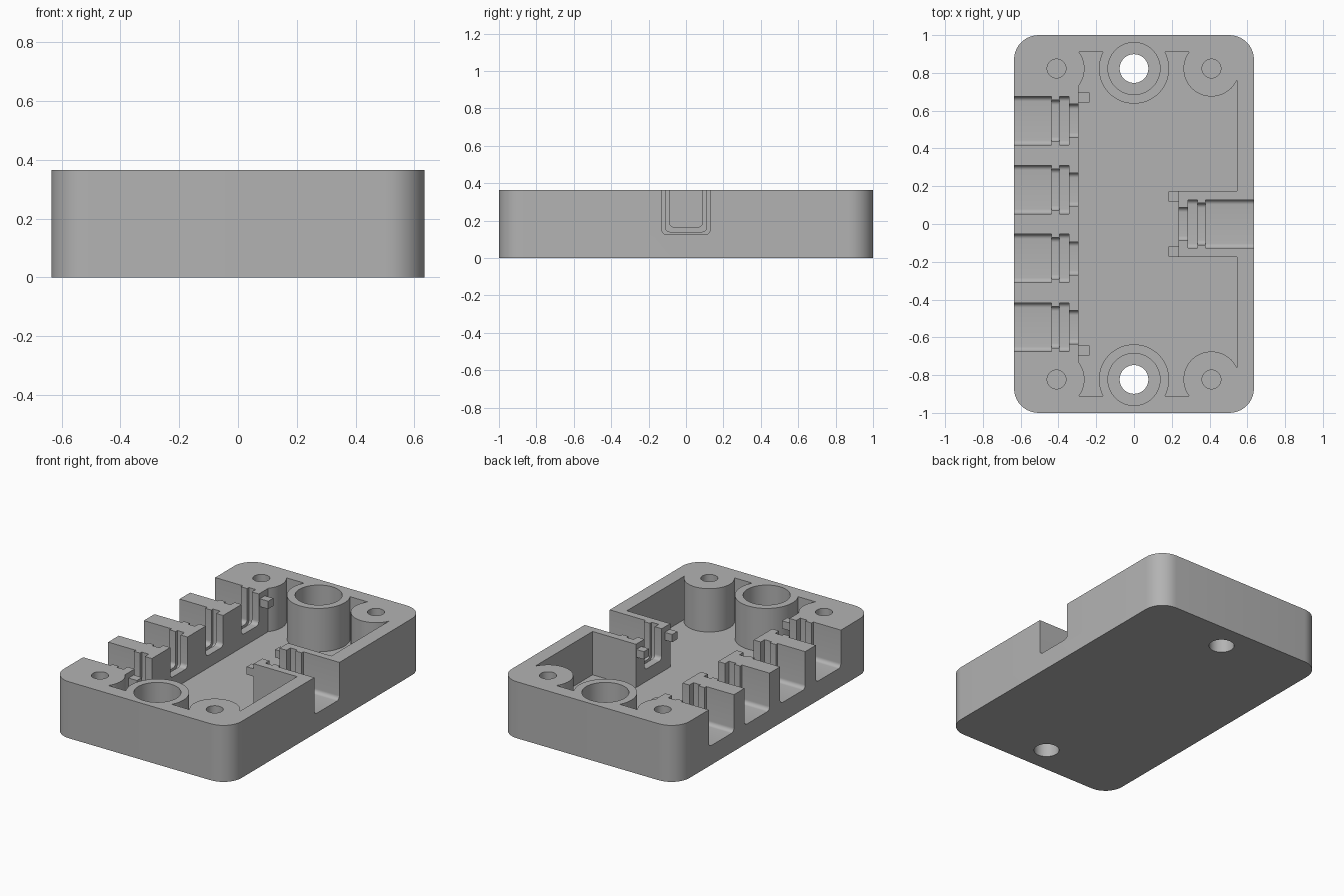
import bpy
import bmesh
import math
from mathutils import Vector

if "Cube" in bpy.data.objects:
    bpy.data.objects.remove(bpy.data.objects["Cube"], do_unlink=True)

grey = bpy.data.materials.new("mid grey")
grey.use_nodes = True
COLOUR = (0.45, 0.45, 0.45, 1)
grey.diffuse_color = COLOUR
grey.node_tree.nodes["Principled BSDF"].inputs["Base Color"].default_value = COLOUR

HEIGHT, FLOOR, OVER = 0.365, 0.085, 0.5
HALF_X, WALL_Y = 0.635, 0.91
POST_Y, SCREW_X = 0.823, 0.41


def rounded_rect(a0, a1, b0, b1, radius, steps=10):
    """Outline of a rectangle with rounded corners."""
    if radius == 0:
        return [(a0, b0), (a1, b0), (a1, b1), (a0, b1)]
    corners = [(a1 - radius, b1 - radius), (a0 + radius, b1 - radius),
               (a0 + radius, b0 + radius), (a1 - radius, b0 + radius)]
    points = []
    for quarter, (a, b) in enumerate(corners):
        for i in range(steps + 1):
            t = (quarter + i / steps) * math.pi / 2
            points.append((a + radius * math.cos(t), b + radius * math.sin(t)))
    return points


def circle(x, y, radius, sides=64):
    return [(x + radius * math.cos(2 * math.pi * i / sides),
             y + radius * math.sin(2 * math.pi * i / sides)) for i in range(sides)]


def prism(name, outline, start, end, along_x=False):
    """Extrude an outline along z, or along x for a yz outline."""
    bm = bmesh.new()
    verts = [bm.verts.new((start, a, b) if along_x else (a, b, start)) for a, b in outline]
    face = bm.faces.new(verts)
    grown = bmesh.ops.extrude_face_region(bm, geom=[face])["geom"]
    shift = Vector((end - start, 0, 0) if along_x else (0, 0, end - start))
    bmesh.ops.translate(bm, vec=shift, verts=[g for g in grown if isinstance(g, bmesh.types.BMVert)])
    bmesh.ops.recalc_face_normals(bm, faces=bm.faces)
    mesh = bpy.data.meshes.new(name)
    bm.to_mesh(mesh)
    bm.free()
    mesh.materials.append(grey)
    obj = bpy.data.objects.new(name, mesh)
    bpy.context.collection.objects.link(obj)
    return obj


def box(name, x0, x1, y0, y1, z0, z1):
    return prism(name, rounded_rect(x0, x1, y0, y1, 0), z0, z1)


def activate(obj):
    bpy.ops.object.select_all(action="DESELECT")
    obj.select_set(True)
    bpy.context.view_layer.objects.active = obj


def cut(target, tool):
    """Subtract the tool from the target and discard the tool."""
    activate(target)
    mod = target.modifiers.new("cut", "BOOLEAN")
    mod.operation, mod.solver, mod.object = "DIFFERENCE", "EXACT", tool
    bpy.ops.object.modifier_apply(modifier=mod.name)
    bpy.data.objects.remove(tool, do_unlink=True)


# Outer shell
body = prism("enclosure_base", rounded_rect(-HALF_X, HALF_X, -1, 1, 0.13), 0, HEIGHT)

# Cavity, leaving the posts, screw bosses and cable block standing
cavity = box("cavity", -0.295, 0.545, -WALL_Y, WALL_Y, FLOOR, OVER)
cut(cavity, box("cable_block", 0.235, 0.7, -0.175, 0.175, 0, 1))
for s in (-1, 1):
    cut(cavity, prism("post", circle(0, s * POST_Y, 0.186), 0, 1))
    for x in (-SCREW_X, SCREW_X):
        cut(cavity, prism("boss", circle(x, s * POST_Y, 0.148), 0, 1))
    ends = sorted((s * 0.84, s * 1.1))
    cut(cavity, box("boss_corner", 0.45, 0.7, *ends, 0, 1))
cut(body, cavity)

# Mounting holes with counterbores, and screw holes
for s in (-1, 1):
    cut(body, prism("counterbore", circle(0, s * POST_Y, 0.138), 0.1, OVER))
    cut(body, prism("mounting_hole", circle(0, s * POST_Y, 0.076), -0.1, OVER))
    for x in (-SCREW_X, SCREW_X):
        cut(body, prism("screw_hole", circle(x, s * POST_Y, 0.05), 0.1, OVER))


def cable_slot(side, inner, y):
    """Stepped slot: narrow mouth, groove, rib, then the wide entry."""
    steps = [(inner - 0.03, 0.8, 0.088, 0.165),
             (inner + 0.05, 0.8, 0.11, 0.14),
             (inner + 0.05, inner + 0.1, 0.128, 0.125),
             (inner + 0.143, 0.8, 0.128, 0.125)]
    for x0, x1, half, bottom in steps:
        outline = rounded_rect(y - half, y + half, bottom, 0.6, 0.025, 6)
        cut(body, prism("slot", outline, side * x0, side * x1, along_x=True))


for y in (-0.546, -0.182, 0.182, 0.546):
    cable_slot(-1, 0.295, y)
cable_slot(1, 0.235, 0)

activate(body)
bpy.ops.object.shade_smooth_by_angle(angle=math.radians(30))

# Small board clips on the inner walls
for label, x0, x1, y in (("right", -0.305, -0.235, 0.67), ("left", 0.182, 0.245, 0.145)):
    for end, s in (("front", -1), ("back", 1)):
        box(f"{label}_{end}_clip", x0, x1, s * y - 0.026, s * y + 0.026, 0.28, 0.33)
